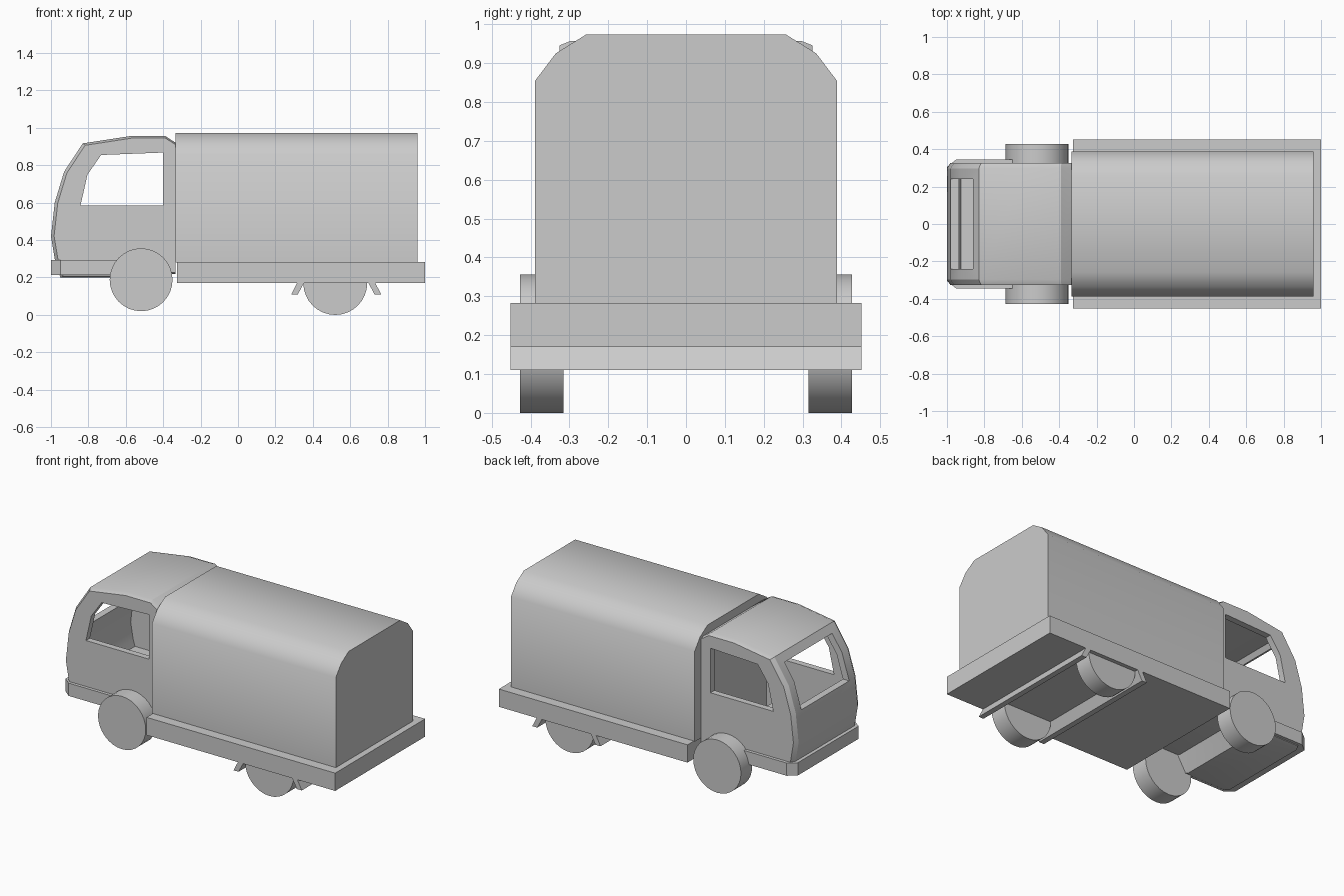
import bpy, bmesh
from math import radians, pi, cos, sin

if "Cube" in bpy.data.objects:
    bpy.data.objects.remove(bpy.data.objects["Cube"])


def loft(name, rings):
    """Closed solid through matching rings of 3D points."""
    bm = bmesh.new()
    loops = [[bm.verts.new(p) for p in ring] for ring in rings]
    n = len(loops[0])
    for a, b in zip(loops, loops[1:]):
        for i in range(n):
            bm.faces.new((a[i], a[(i + 1) % n], b[(i + 1) % n], b[i]))
    bm.faces.new(loops[0])
    bm.faces.new(loops[-1])
    bmesh.ops.recalc_face_normals(bm, faces=bm.faces)
    mesh = bpy.data.meshes.new(name)
    bm.to_mesh(mesh)
    bm.free()
    obj = bpy.data.objects.new(name, mesh)
    bpy.context.collection.objects.link(obj)
    return obj


def side_prism(name, pts, y0, y1):
    """Extrude an x-z profile along y."""
    return loft(name, [[(x, y, z) for x, z in pts] for y in (y0, y1)])


def smooth(obj, angle):
    obj.data.shade_smooth()
    obj.data.set_sharp_from_angle(angle=radians(angle))


def scaled(pts, s, cx, cz):
    return [(cx + (x - cx) * s, cz + (z - cz) * s) for x, z in pts]


def cut(obj, cutter):
    mod = obj.modifiers.new("cut", 'BOOLEAN')
    mod.operation = 'DIFFERENCE'
    mod.solver = 'EXACT'
    mod.object = cutter
    bpy.context.view_layer.objects.active = obj
    bpy.ops.object.modifier_apply(modifier=mod.name)
    bpy.data.objects.remove(cutter)


def arc(cx, cz, r, a0, a1, n):
    return [(cx + r * cos(a0 + (a1 - a0) * i / n),
             cz + r * sin(a0 + (a1 - a0) * i / n)) for i in range(n + 1)]


# Flat load bed
side_prism("load_bed", [(-0.327, 0.17), (1, 0.17), (1, 0.283), (-0.327, 0.283)], -0.452, 0.452)

# Cargo cover with rounded shoulders
half = [(0.388, 0.28), (0.388, 0.855), (0.335, 0.925), (0.258, 0.973)]
section = half + [(-y, z) for y, z in reversed(half)]
cover = loft("cargo_cover", [[(x, y, z) for y, z in section] for x in (-0.333, 0.96)])
smooth(cover, 45)

# Cab: profile with a wheel arch, narrowing slightly at each side
profile = [(-0.95, 0.2), (-0.98, 0.3), (-1.0, 0.42), (-0.98, 0.6), (-0.93, 0.765),
           (-0.83, 0.917), (-0.57, 0.957), (-0.39, 0.957), (-0.333, 0.92),
           (-0.333, 0.22), (-0.38, 0.22), (-0.44, 0.3), (-0.59, 0.3), (-0.65, 0.2)]
outer = scaled(profile, 0.975, -0.333, 0.5)
cab = loft("cab", [[(x, y, z) for x, z in pts] for y, pts in
                   ((-0.325, outer), (-0.297, profile), (0.297, profile), (0.325, outer))])

# Hollow interior, side windows and windscreen opening
cut(cab, side_prism("cavity_cutter", scaled(profile, 0.88, -0.62, 0.58), -0.285, 0.285))
side_window = [(-0.842, 0.585), (-0.40, 0.585), (-0.40, 0.868), (-0.732, 0.855), (-0.805, 0.75)]
cut(cab, side_prism("window_cutter", side_window, -0.5, 0.5))
windscreen = [(-1.1, 0.6), (-0.9, 0.6), (-0.776, 0.816), (-0.944, 0.924), (-1.1, 0.9)]
cut(cab, side_prism("windscreen_cutter", windscreen, -0.24, 0.24))
smooth(cab, 25)

# Wrap-around bumper with chamfered corners
plan = [(-0.65, -0.345), (-0.95, -0.345), (-1.0, -0.305),
        (-1.0, 0.305), (-0.95, 0.345), (-0.65, 0.345)]
loft("front_bumper", [[(x, y, z) for x, y in plan] for z in (0.212, 0.293)])

# Wheels: full at the front, half-discs under the bed at the rear
for side, label in ((-1, "right"), (1, "left")):
    front = arc(-0.518, 0.188, 0.168, 0, 2 * pi, 32)[:-1]
    rear = arc(0.52, 0.171, 0.171, pi, 2 * pi, 16)
    for end, pts in (("front", front), ("rear", rear)):
        smooth(side_prism(f"{end}_wheel_{label}", pts, side * 0.315, side * 0.427), 30)

# Slanted mud flaps around the rear wheels
for d, label in ((-1, "front"), (1, "rear")):
    flap = [(0.525 + d * o, z) for o, z in
            ((0.17, 0.175), (0.207, 0.175), (0.24, 0.11), (0.205, 0.11))]
    side_prism(f"mud_flap_{label}", flap, -0.452, 0.452)
